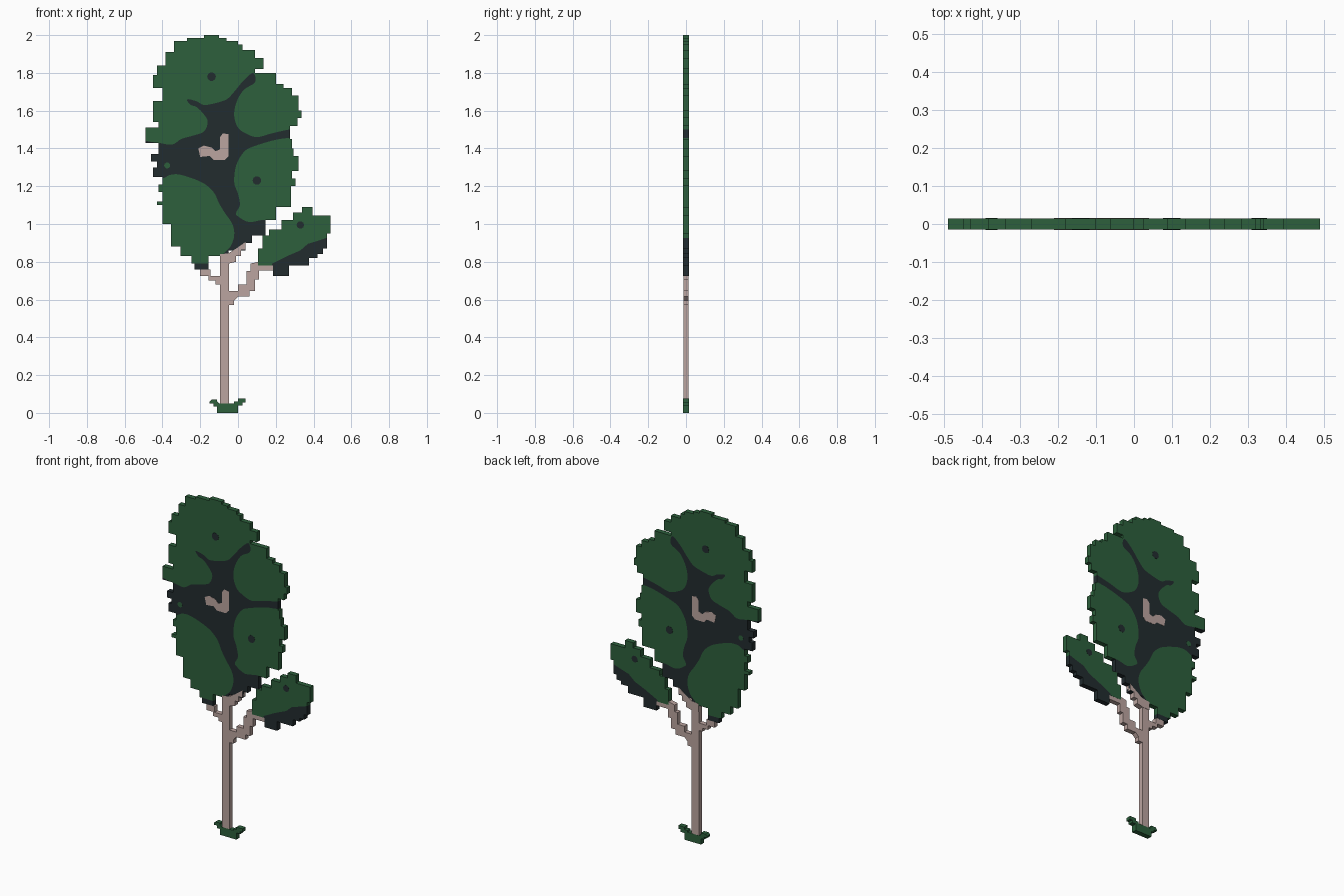
import bpy
import bmesh
import math
from mathutils import Vector

UNIT = 0.01        # profiles are written in hundredths of a unit
DEPTH = 0.03       # thickness of the flat tree
RAISED = 0.032     # inlays stand just proud of the slab
CUT = 0.2          # cutters pass right through

default_cube = bpy.data.objects.get("Cube")
if default_cube:
    bpy.data.objects.remove(default_cube, do_unlink=True)


def make_material(name, colour):
    material = bpy.data.materials.new(name)
    material.use_nodes = True
    rgba = (*colour, 1)
    material.diffuse_color = rgba
    material.node_tree.nodes["Principled BSDF"].inputs["Base Color"].default_value = rgba
    return material


leaf_green = make_material("leaf green", (0.026, 0.115, 0.045))
shade_dark = make_material("shadow dark", (0.016, 0.025, 0.028))
bark_pale = make_material("pale bark", (0.50, 0.375, 0.35))


def slab(name, outlines, material, depth=DEPTH):
    """Extrude flat front outlines (x, z) into a slab centred on y = 0."""
    bm = bmesh.new()
    for outline in outlines:
        front = [bm.verts.new((x * UNIT, -depth / 2, z * UNIT)) for x, z in outline]
        face = bm.faces.new(front)
        extruded = bmesh.ops.extrude_face_region(bm, geom=[face])["geom"]
        back = [item for item in extruded if isinstance(item, bmesh.types.BMVert)]
        bmesh.ops.translate(bm, verts=back, vec=(0, depth, 0))
    bmesh.ops.recalc_face_normals(bm, faces=bm.faces)
    mesh = bpy.data.meshes.new(name)
    bm.to_mesh(mesh)
    bm.free()
    mesh.materials.append(material)
    obj = bpy.data.objects.new(name, mesh)
    bpy.context.collection.objects.link(obj)
    return obj


def stair_side(steps, bottom):
    """Turn (z, x) steps, listed downwards, into a stepped edge."""
    ends = [z for z, x in steps[1:]] + [bottom]
    return [point for (z, x), end in zip(steps, ends) for point in ((x, z), (x, end))]


def stair_outline(left, right, bottom):
    return stair_side(left, bottom) + stair_side(right, bottom)[::-1]


def smooth_outline(points, parts=4):
    """Round a closed outline with a Catmull-Rom spline."""
    result = []
    count = len(points)
    for i in range(count):
        a, b, c, d = (Vector(points[(i + k) % count]) for k in (-1, 0, 1, 2))
        for step in range(parts):
            t = step / parts
            point = b + (c - a) * t / 2
            point += (a - b * 2.5 + c * 2 - d / 2) * t ** 2
            point += (b * 3 - a - c * 3 + d) / 2 * t ** 3
            result.append(tuple(point))
    return result


def boolean(obj, cutter, operation):
    modifier = obj.modifiers.new(operation.lower(), "BOOLEAN")
    modifier.operation = operation
    modifier.solver = "EXACT"
    modifier.object = cutter
    bpy.context.view_layer.objects.active = obj
    bpy.ops.object.modifier_apply(modifier=modifier.name)


def two_tone(name, outline, shade_outlines):
    """Split a leaf slab into flush green and dark parts."""
    cutter = slab(name + "_cutter", shade_outlines, shade_dark, CUT)
    cutter.hide_render = True
    leaves = slab(name + "_leaves", [outline], leaf_green)
    shade = slab(name + "_shade", [outline], shade_dark)
    boolean(leaves, cutter, "DIFFERENCE")
    boolean(shade, cutter, "INTERSECT")
    bpy.data.objects.remove(cutter, do_unlink=True)


def spot(name, x, z, radius, material):
    angles = [math.tau * i / 10 for i in range(10)]
    ring = [(x + radius * math.cos(a), z + radius * math.sin(a)) for a in angles]
    slab(name, [ring], material, RAISED)


# Main crown: stepped silhouette
crown_left = [
    (200, -18), (198.5, -27), (197, -34), (191, -38.5), (184, -43), (179, -45),
    (172, -40), (165, -45), (154, -42), (151, -49), (143, -42), (137, -46),
    (133, -43), (130, -45), (125, -40), (121, -42), (117, -40), (112, -43),
    (110, -40), (100, -35.5), (88, -30.5), (83, -24.5), (79, -23)]
crown_right = [
    (200, -10), (198.5, -6), (197, 0), (195, 2.5), (192, 9), (188, 13.5),
    (182, 9), (180, 20), (174, 24), (172, 28.5), (168, 32), (160, 33.5),
    (156, 31.5), (152, 27.5), (145, 28.5), (140, 29.5), (136, 32), (128, 28.5),
    (124, 30.5), (120, 28), (109, 20), (102, 14.5), (94, 7.5), (90, 4),
    (86, -5), (83, -15.5)]

# Dark hollow that winds between the leaf lobes
hollow = smooth_outline([
    (8, 180), (3, 176), (-2, 170), (-6, 166), (-12, 164), (-18, 163),
    (-22, 165), (-27, 166), (-25, 163), (-22, 162), (-18, 158), (-16, 154),
    (-18, 149), (-23, 147), (-30, 145), (-35, 142), (-43, 143), (-55, 143),
    (-55, 125), (-41, 124), (-36, 126), (-30, 126), (-19, 122), (-13, 117),
    (-10, 111), (-7, 106), (-3, 100), (-2, 94), (-4, 88), (-8, 83),
    (-4, 75), (28, 95), (16, 102), (6, 101), (0, 104), (-1, 106),
    (1, 110), (0, 116), (-2, 122), (-1, 131), (3, 138), (8, 141),
    (22, 145), (40, 147), (40, 152), (27, 150), (18, 148), (10, 146),
    (4, 148), (0, 151), (-2, 157), (-1, 164), (3, 171), (9, 175)])
low_tip = [(-25, 79), (-15, 79), (-15, 70), (-25, 70)]
two_tone("crown", stair_outline(crown_left, crown_right, 76), [hollow, low_tip])

# Small side crown
side_left = [(109, 34), (106, 29), (102, 23), (97, 16.5), (94, 13), (87, 10.5), (78, 18.5)]
side_right = [(109, 39.5), (104.5, 49), (95, 47), (87, 45), (84, 42), (82, 37.5), (78, 27)]
underside = [(60, 93), (48, 93), (42, 91), (37, 89.5), (33, 86), (26, 83), (18, 79),
             (17, 65), (60, 65)]
two_tone("side_crown", stair_outline(side_left, side_right, 72.5), [underside])

# Leaf spots
spot("upper_spot", -14, 178, 2.3, shade_dark)
spot("lower_spot", 10, 123, 2.3, shade_dark)
spot("side_spot", 33, 99.5, 2, shade_dark)
spot("leaf_speck", -37.5, 131, 1.6, leaf_green)

# Bark showing through the hollow
slab("inner_branch", [[
    (-9.5, 146), (-8, 148), (-5, 147.5), (-5, 136), (-7, 134), (-13, 134),
    (-15, 136), (-20, 135.5), (-21, 140), (-18, 141.5), (-14, 140.5),
    (-12, 138.5), (-9.5, 139.5)]], bark_pale, RAISED)

# Trunk and branches, slightly thinner where they run into the leaves
slab("trunk", [[(-9.5, 85), (-4.7, 85), (-4.7, 4), (-9.5, 4)]], bark_pale, DEPTH - 0.001)
slab("left_branch", [[
    (-20, 76), (-14.5, 76), (-14.5, 72.5), (-9.5, 72.5), (-9.5, 68), (-12, 68),
    (-12, 70), (-15.5, 70), (-15.5, 72.5), (-20, 72.5)]], bark_pale, DEPTH - 0.001)
slab("right_branch", [[
    (-5, 64.5), (0, 64.5), (0, 68), (4.5, 68), (4.5, 75), (6.5, 75), (6.5, 79),
    (11, 80), (11, 78), (18.5, 78), (18.5, 75.5), (11, 75.5), (11, 70.5),
    (9, 70.5), (9, 64.5), (6, 64.5), (6, 61.5), (0, 61.5), (-2, 59.5),
    (-2, 57), (-5, 57)]], bark_pale, DEPTH - 0.001)
slab("upper_branch", [[
    (-9.5, 84), (-5, 84.5), (-1, 87), (4, 90.5), (4, 86.5), (1.5, 86.5), (1.5, 83),
    (-1, 83), (-1, 80), (-5, 79), (-9.5, 79)]], bark_pale, RAISED)

# Grass tuft at the foot
slab("grass_tuft", [[
    (-15, 6), (-14, 7), (-11, 7), (-11, 6), (-10, 5), (-2, 5), (-2, 6), (0, 6),
    (0, 7.5), (4, 7.5), (4, 5.5), (2.5, 5.5), (2.5, 4), (0, 4), (0, 0),
    (-11, 0), (-11, 3.5), (-13, 3.5), (-13, 5), (-15, 5)]], leaf_green)
